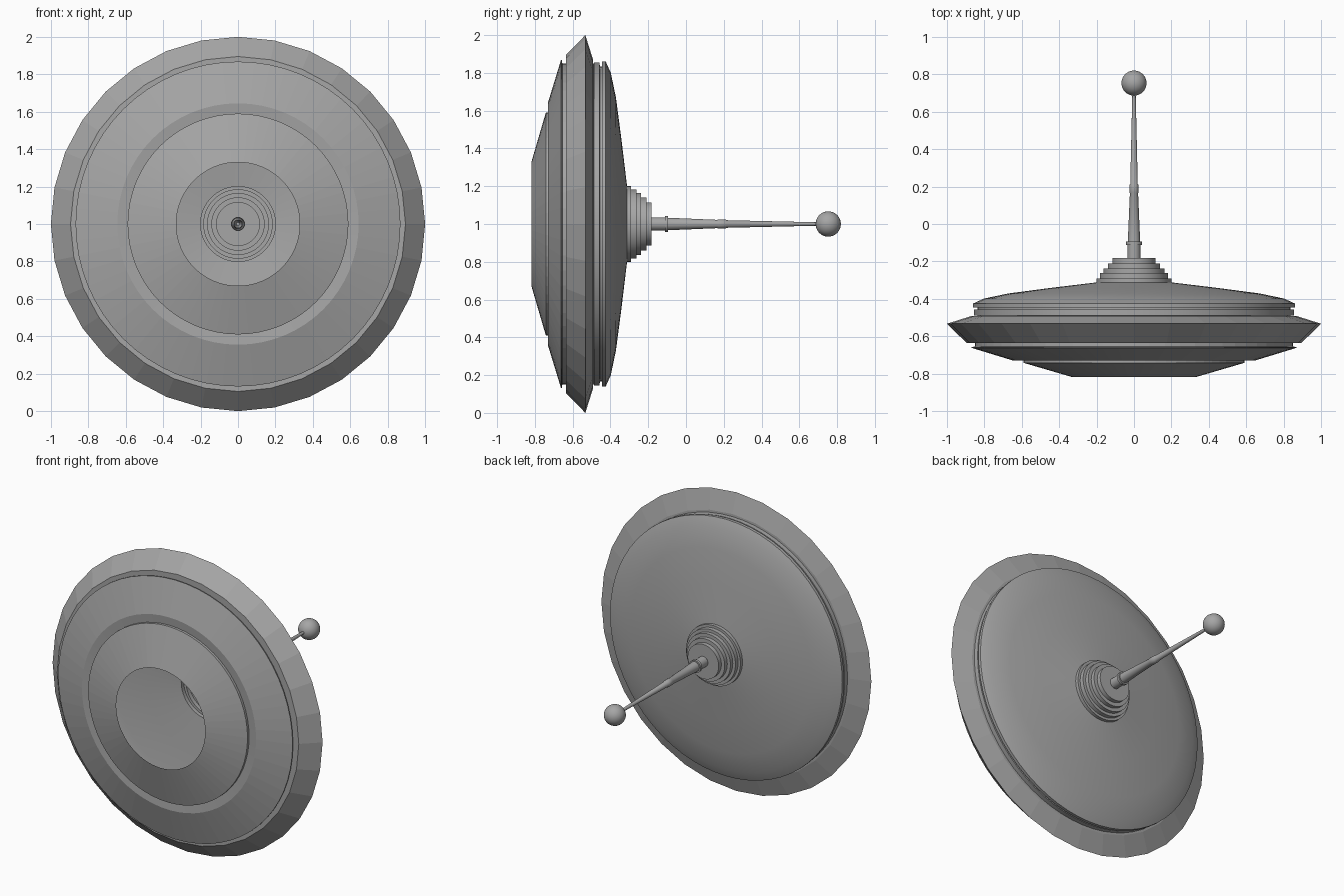
import bpy, bmesh, math

if "Cube" in bpy.data.objects:
    bpy.data.objects.remove(bpy.data.objects["Cube"])

# One flat grey for the whole model
grey = bpy.data.materials.new("hull_grey")
grey.diffuse_color = (0.38, 0.38, 0.38, 1)
grey.use_nodes = True
grey.node_tree.nodes["Principled BSDF"].inputs["Base Color"].default_value = grey.diffuse_color


def lathe(name, profile, segs, smooth=None):
    """Spin (radius, y) points, listed front to back, round the y axis at z = 1."""
    bm = bmesh.new()
    rings = []
    for r, y in profile:
        if r == 0:
            rings.append([bm.verts.new((0, y, 1))] * segs)
        else:
            rings.append([bm.verts.new((r * math.sin(2 * math.pi * k / segs), y,
                                        1 + r * math.cos(2 * math.pi * k / segs)))
                          for k in range(segs)])
    for a, b in zip(rings, rings[1:]):
        for k in range(segs):
            n = (k + 1) % segs
            corners = list(dict.fromkeys([a[k], a[n], b[n], b[k]]))
            bm.faces.new(corners)
    mesh = bpy.data.meshes.new(name)
    bm.to_mesh(mesh)
    bm.free()
    mesh.materials.append(grey)
    ob = bpy.data.objects.new(name, mesh)
    bpy.context.collection.objects.link(ob)
    if smooth:
        bpy.ops.object.select_all(action='DESELECT')
        ob.select_set(True)
        bpy.context.view_layer.objects.active = ob
        bpy.ops.object.shade_smooth_by_angle(angle=math.radians(smooth))
    return ob


# Open front cone: the hole shows the hollow inside of the rear dome
lathe("front_cone", [(0.33, -0.818), (0.59, -0.742), (0.59, -0.725)], 64)

# Flat ring, middle cone, thin flange and recessed band
lathe("lower_hull", [(0.59, -0.725), (0.645, -0.73), (0.868, -0.662),
                     (0.868, -0.657), (0.85, -0.655), (0.85, -0.635)], 64)

# Faceted outer rim
lathe("outer_rim", [(0.85, -0.635), (0.895, -0.635), (1.0, -0.533),
                    (0.87, -0.492), (0.83, -0.49)], 32)

# Grooved collar between rim and dome
lathe("dome_collar", [(0.83, -0.49), (0.855, -0.488), (0.855, -0.458),
                      (0.835, -0.456), (0.835, -0.446), (0.86, -0.445),
                      (0.86, -0.425)], 64, 30)

# Rear dome
lathe("rear_dome", [(0.86, -0.425), (0.80, -0.398), (0.67, -0.371),
                    (0.45, -0.342), (0.20, -0.312)], 64, 30)

# Stepped hub, hollow like the dome
steps = [(0.20, -0.29), (0.183, -0.262), (0.163, -0.237), (0.14, -0.21), (0.115, -0.182)]
hub, y0 = [], -0.315
for r, y in steps:
    hub += [(r, y0), (r, y)]
    y0 = y
hub.append((0.035, y0))
lathe("stepped_hub", hub, 64, 30)

# Antenna mast with collars
lathe("antenna_mast", [(0.035, -0.182), (0.035, -0.112), (0.042, -0.112),
                       (0.042, -0.094), (0.033, -0.094), (0.022, 0.165),
                       (0.024, 0.17), (0.023, 0.21), (0.020, 0.215),
                       (0.009, 0.70)], 24, 30)

# Ball at the antenna tip
R, C, N = 0.067, 0.753, 16
ball = [(0 if i in (0, N) else R * math.sin(math.pi * i / N),
         C - R * math.cos(math.pi * i / N)) for i in range(N + 1)]
lathe("antenna_ball", ball, 32, 40)
